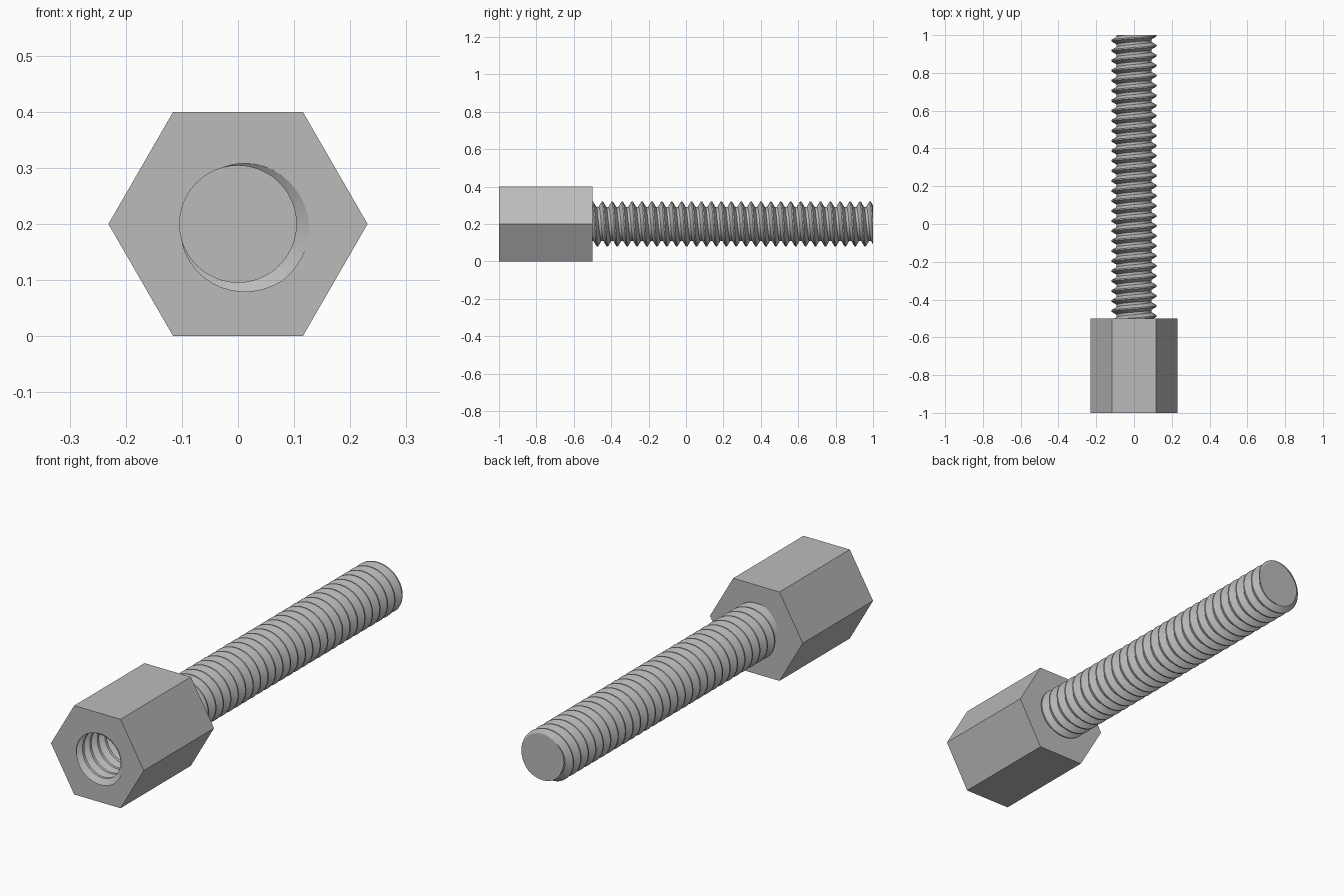
import bpy, bmesh
from math import pi, sin, cos, floor, radians

if "Cube" in bpy.data.objects:
    bpy.data.objects.remove(bpy.data.objects["Cube"], do_unlink=True)

AXIS_Z = 0.2
PITCH = 0.053
SEGMENTS = 48

steel = bpy.data.materials.new("grey steel")
steel.use_nodes = True
GREY = (0.5, 0.5, 0.5, 1)
steel.diffuse_color = GREY
steel.node_tree.nodes["Principled BSDF"].inputs["Base Color"].default_value = GREY


def make_object(name, bm):
    bmesh.ops.recalc_face_normals(bm, faces=bm.faces)
    mesh = bpy.data.meshes.new(name)
    bm.to_mesh(mesh)
    bm.free()
    mesh.materials.append(steel)
    obj = bpy.data.objects.new(name, mesh)
    bpy.context.collection.objects.link(obj)
    return obj


def threaded_rod(name, y0, y1, minor, major, crest, root, phase):
    """Right-handed helical thread along y, cut square at both ends."""
    flank = (1 - crest - root) / 2
    stops = (0, crest / 2, crest / 2 + flank, 1 - crest / 2 - flank, 1 - crest / 2)

    def radius(t):
        d = abs(t - floor(t + 0.5))
        k = min(max((d - crest / 2) / flank, 0), 1)
        return major + (minor - major) * k

    bm = bmesh.new()
    turns = int((y1 - y0) / PITCH) + 4
    columns = []
    for j in range(SEGMENTS + 1):
        a = 2 * pi * j / SEGMENTS
        shift = phase - j / SEGMENTS
        column = []
        for n in range(-2, turns):
            for s in stops:
                y = min(max(y0 + PITCH * (n + s + shift), y0), y1)
                r = radius((y - y0) / PITCH - shift)
                column.append(bm.verts.new((r * cos(a), y, AXIS_Z + r * sin(a))))
        columns.append(column)
    for left, right in zip(columns, columns[1:]):
        for i in range(len(left) - 1):
            bm.faces.new((left[i], left[i + 1], right[i + 1], right[i]))
    bmesh.ops.remove_doubles(bm, verts=bm.verts, dist=1e-5)
    # flat end caps
    for end in (y0, y1):
        rim = [e for e in bm.edges if e.is_boundary
               and all(abs(v.co.y - end) < 1e-4 for v in e.verts)]
        bmesh.ops.holes_fill(bm, edges=rim, sides=0)
    return make_object(name, bm)


def shade(obj):
    bpy.ops.object.select_all(action="DESELECT")
    obj.select_set(True)
    bpy.context.view_layer.objects.active = obj
    bpy.ops.object.shade_smooth_by_angle(angle=radians(25))


# hexagonal body
bm = bmesh.new()
hex_radius = 0.2 / cos(pi / 6)
ring = [bm.verts.new((hex_radius * cos(k * pi / 3), -1, AXIS_Z + hex_radius * sin(k * pi / 3)))
        for k in range(6)]
front = bm.faces.new(ring)
back = bmesh.ops.extrude_face_region(bm, geom=[front], use_keep_orig=True)["geom"]
bmesh.ops.translate(bm, vec=(0, 0.5, 0),
                    verts=[v for v in back if isinstance(v, bmesh.types.BMVert)])
body = make_object("hex_body", bm)

# threaded blind bore, cut into the front of the body
cutter = threaded_rod("bore_cutter", -1 - PITCH / 2, -0.6, 0.104, 0.128, 0.125, 0.25, 0.42)
cutter.hide_render = True
cut = body.modifiers.new("bore", "BOOLEAN")
cut.operation = "DIFFERENCE"
cut.solver = "EXACT"
cut.object = cutter
bpy.context.view_layer.objects.active = body
bpy.ops.object.modifier_apply(modifier=cut.name)
bpy.data.objects.remove(cutter, do_unlink=True)
shade(body)

# threaded stud
stud = threaded_rod("threaded_stud", -0.5, 1, 0.092, 0.12, 0.125, 0.25, 0.25)
shade(stud)
